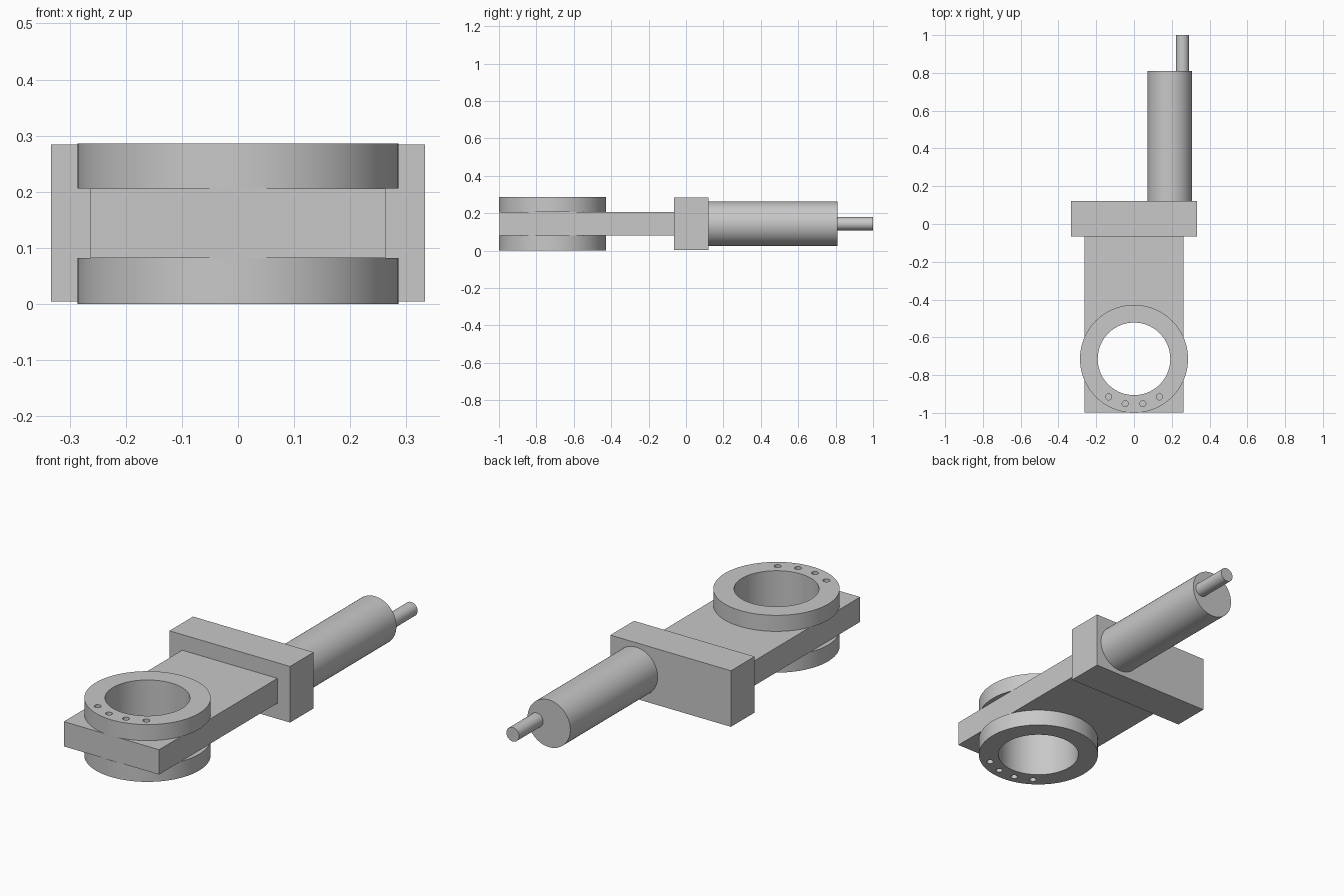
import bpy
import math

cube = bpy.data.objects.get("Cube")
if cube:
    bpy.data.objects.remove(cube, do_unlink=True)

# One grey metal for every part
GREY = (0.58, 0.58, 0.58, 1.0)
metal = bpy.data.materials.new("grey metal")
metal.use_nodes = True
metal.diffuse_color = GREY
metal.node_tree.nodes["Principled BSDF"].inputs["Base Color"].default_value = GREY


def finish(ob, name):
    ob.name = ob.data.name = name
    ob.data.materials.clear()
    ob.data.materials.append(metal)
    return ob


def box(name, x, y, z):
    """Box from (min, max) ranges."""
    bpy.ops.mesh.primitive_cube_add(size=1, location=[(a + b) / 2 for a, b in (x, y, z)])
    ob = bpy.context.object
    ob.scale = [b - a for a, b in (x, y, z)]
    bpy.ops.object.transform_apply(location=False, rotation=False, scale=True)
    return finish(ob, name)


def cylinder(name, radius, start, end, centre, axis="Z", sides=96):
    """Cylinder from start to end on its axis; centre is its (x, other) position."""
    mid = (start + end) / 2
    along_y = axis == "Y"
    loc = (centre[0], mid, centre[1]) if along_y else (centre[0], centre[1], mid)
    bpy.ops.mesh.primitive_cylinder_add(
        vertices=sides, radius=radius, depth=end - start, location=loc,
        rotation=(math.pi / 2 if along_y else 0, 0, 0))
    return finish(bpy.context.object, name)


def cut(ob, cutters):
    """Subtract the cutters, then discard them."""
    for c in cutters:
        c.hide_render = True
        mod = ob.modifiers.new("cut", "BOOLEAN")
        mod.operation = "DIFFERENCE"
        mod.solver = "EXACT"
        mod.object = c
        bpy.context.view_layer.objects.active = ob
        bpy.ops.object.modifier_apply(modifier=mod.name)
        bpy.data.objects.remove(c, do_unlink=True)


def smooth(ob):
    bpy.ops.object.select_all(action="DESELECT")
    ob.select_set(True)
    bpy.context.view_layer.objects.active = ob
    bpy.ops.object.shade_smooth_by_angle(angle=math.radians(30))


HUB = (0.0, -0.714)          # centre of the bore
OUTER, BORE = 0.286, 0.192   # flange radii
PLATE_Z = (0.082, 0.206)
TOP = 0.286

# Flat arm with the bore through it
arm = box("arm_plate", (-0.263, 0.263), (-0.998, -0.06), PLATE_Z)
cut(arm, [cylinder("bore_cutter", BORE, -0.1, 0.4, HUB)])
smooth(arm)

# Flange rings above and below the arm, each with four bolt holes
for name, z0, z1 in (("lower_flange", 0.0, PLATE_Z[0]), ("upper_flange", PLATE_Z[1], TOP)):
    ring = cylinder(name, OUTER, z0, z1, HUB)
    cutters = [cylinder("bore_cutter", BORE, -0.1, 0.4, HUB)]
    for degrees in (-33.7, -11.2, 11.2, 33.7):
        a = math.radians(degrees)
        spot = (HUB[0] + 0.242 * math.sin(a), HUB[1] - 0.242 * math.cos(a))
        cutters.append(cylinder("bolt_hole_cutter", 0.016, z0 - 0.05, z1 + 0.05, spot, sides=24))
    cut(ring, cutters)
    smooth(ring)

# Cross block at the end of the arm
box("cross_block", (-0.333, 0.333), (-0.065, 0.121), (0.004, 0.284))

# Motor body and its offset shaft
smooth(cylinder("motor_body", 0.118, 0.115, 0.81, (0.19, 0.144), "Y"))
smooth(cylinder("motor_shaft", 0.035, 0.80, 1.0, (0.257, 0.144), "Y", 48))
